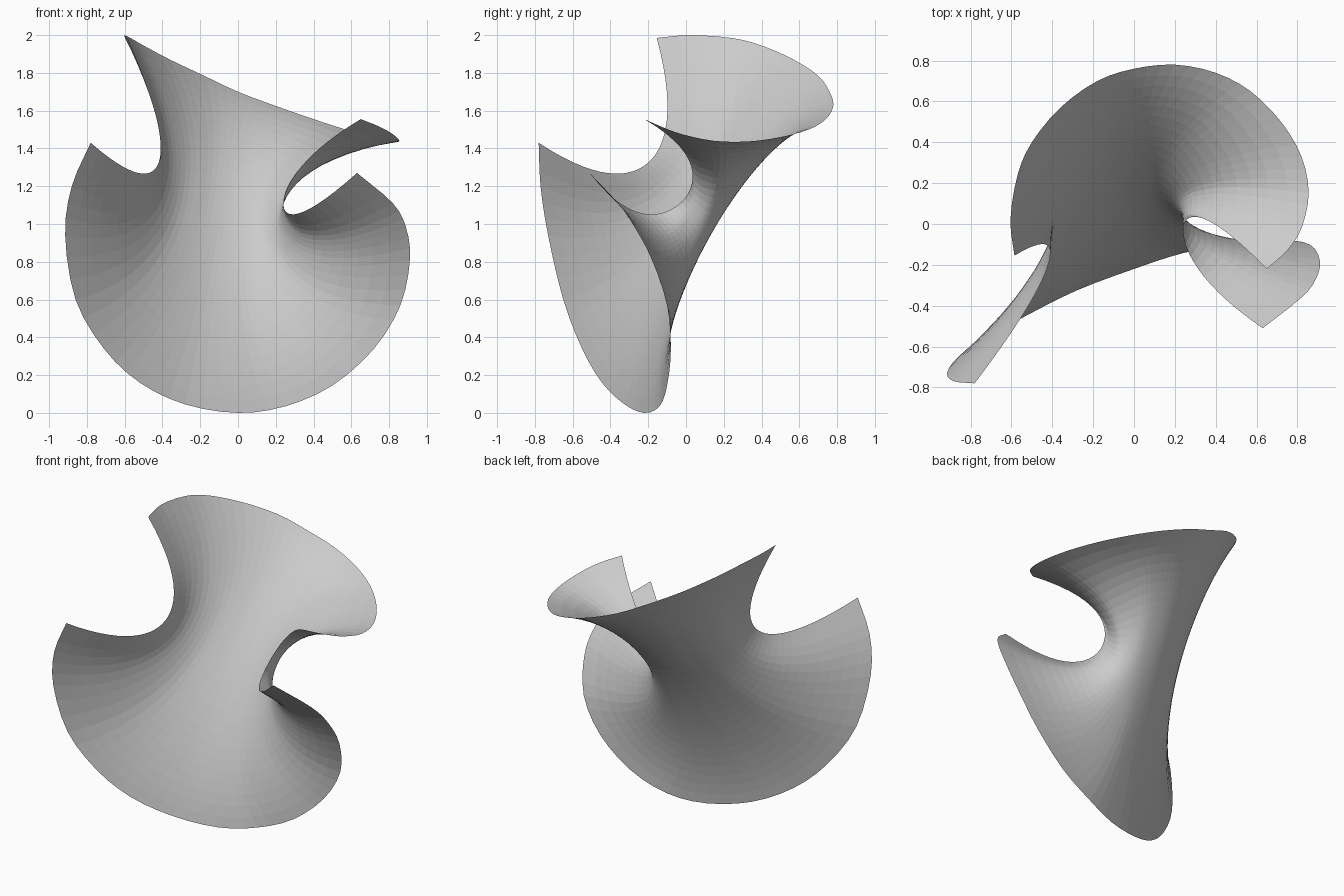
import bpy
from math import cosh
from mathutils import Vector

# Rim of the lower lobe, rim of the upper lobe, and the narrow waist between them
LOWER = [(-.78, -.78, 1.43), (-.88, -.77, 1.2), (-.915, -.73, .94), (-.86, -.65, .6),
         (-.71, -.55, .34), (-.52, -.445, .16), (-.28, -.325, .045), (0, -.22, 0),
         (.25, -.14, .035), (.5, -.1, .145), (.72, -.08, .34), (.86, -.1, .57),
         (.91, -.18, .81), (.89, -.27, .98), (.82, -.36, 1.11), (.63, -.51, 1.27)]
UPPER = [(-.585, -.155, 1.985), (-.605, .02, 2), (-.57, .24, 1.985), (-.5, .4, 1.945),
         (-.36, .57, 1.87), (-.18, .7, 1.785), (0, .76, 1.7), (.2, .78, 1.625),
         (.4, .74, 1.555), (.57, .65, 1.5), (.72, .5, 1.46), (.82, .33, 1.437),
         (.855, .15, 1.44), (.82, -.02, 1.475), (.75, -.13, 1.515), (.65, -.22, 1.555)]
WAIST = [(-.42, -.2, 1.325), (-.41, -.07, 1.2), (-.33, .03, 1.1), (-.215, .09, 1.035),
         (-.1, .125, .99), (.01, .14, .965), (.105, .135, .955), (.175, .11, .965),
         (.22, .075, 1.0), (.24, .025, 1.055), (.24, -.025, 1.115)]
NU, NV, K = 45, 28, 1.5


def spline(points, s):
    """Catmull-Rom point at s in 0..1."""
    p = [Vector(q) for q in points]
    p = [2 * p[0] - p[1]] + p + [2 * p[-1] - p[-2]]
    f = s * (len(points) - 1)
    i = min(int(f), len(points) - 2)
    t = f - i
    a, b, c, d = p[i:i + 4]
    return 0.5 * (2 * b + (c - a) * t + (2 * a - 5 * b + 4 * c - d) * t ** 2
                  + (3 * b - a - 3 * c + d) * t ** 3)


# Sweep a catenary-like profile from rim to rim through the waist
verts = []
for i in range(NU + 1):
    s = i / NU
    low, up, mid = (spline(c, s) for c in (LOWER, UPPER, WAIST))
    centre, half = (low + up) / 2, (up - low) / 2
    for j in range(NV + 1):
        t = 2 * j / NV - 1
        dip = 1 - (cosh(K * t) - 1) / (cosh(K) - 1)
        verts.append(centre + half * (t + s ** 3 * (t - t ** 3)) + (mid - centre) * dip)

w = NV + 1
faces = [(i * w + j, (i + 1) * w + j, (i + 1) * w + j + 1, i * w + j + 1)
         for i in range(NU) for j in range(NV)]
mesh = bpy.data.meshes.new("saddle_sheet")
mesh.from_pydata(verts, [], faces)
mesh.update()
bpy.context.collection.objects.link(bpy.data.objects.new("saddle_sheet", mesh))
